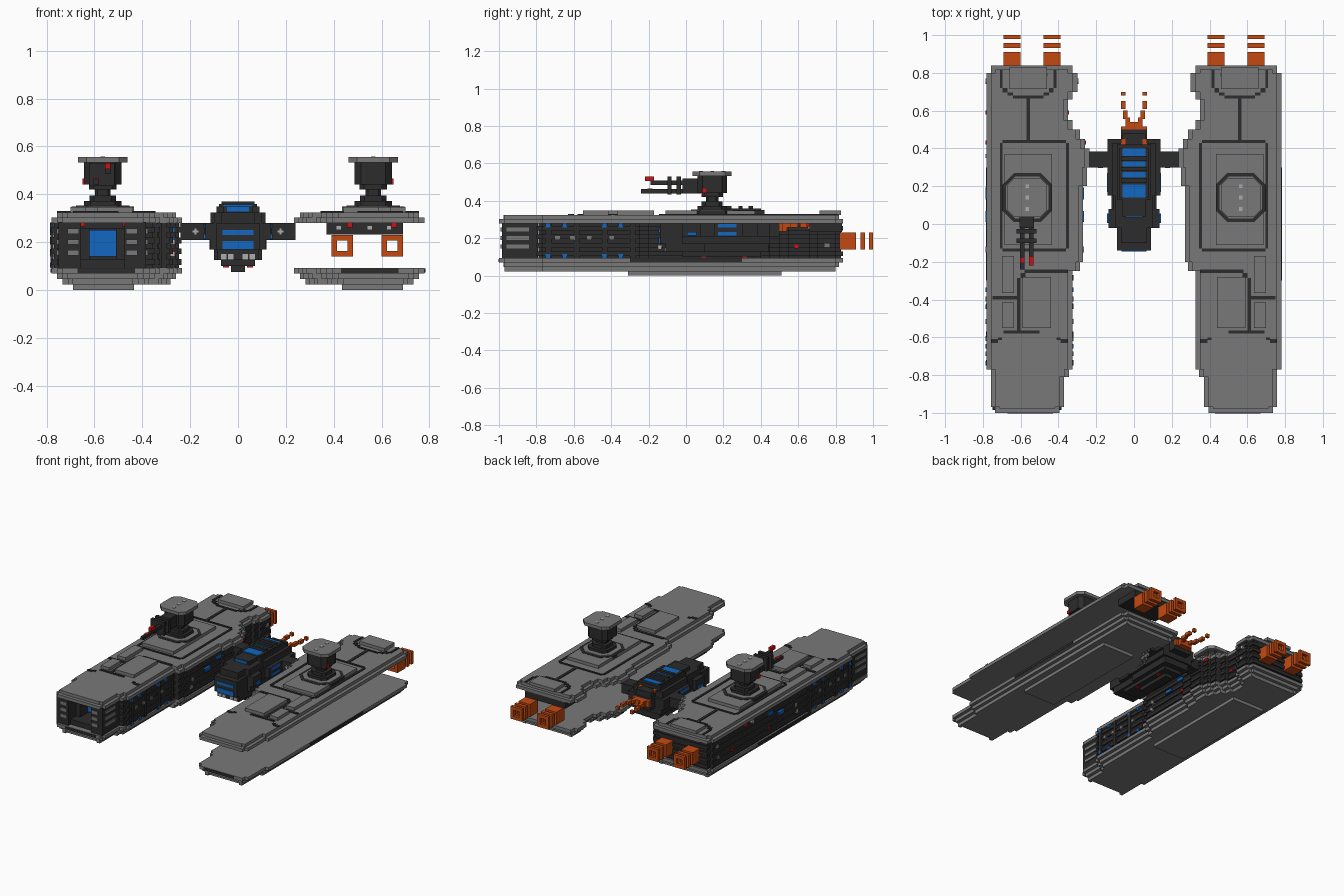
import bpy, bmesh, math

if "Cube" in bpy.data.objects:
    bpy.data.objects.remove(bpy.data.objects["Cube"], do_unlink=True)

V = 0.0233  # block unit


def material(name, rgb):
    m = bpy.data.materials.new(name)
    m.use_nodes = True
    m.diffuse_color = (*rgb, 1)
    m.node_tree.nodes["Principled BSDF"].inputs["Base Color"].default_value = (*rgb, 1)
    return m


GREY = material("armour grey", (0.19, 0.19, 0.19))
DARK = material("dark metal", (0.025, 0.025, 0.026))
BLUE = material("blue glow", (0.006, 0.135, 0.53))
ORANGE = material("engine orange", (0.55, 0.068, 0.006))
RED = material("signal red", (0.6, 0.006, 0.008))
LIGHT = material("light grey", (0.42, 0.42, 0.42))


def finish(name, bm, mat):
    bmesh.ops.recalc_face_normals(bm, faces=bm.faces)
    me = bpy.data.meshes.new(name)
    bm.to_mesh(me)
    bm.free()
    me.materials.append(mat)
    ob = bpy.data.objects.new(name, me)
    bpy.context.collection.objects.link(ob)
    return ob


def boxes(name, mat, items, s=1):
    """Boxes (x0, x1, y0, y1, z0, z1) in one mesh; s = -1 mirrors across x."""
    bm = bmesh.new()
    for x0, x1, y0, y1, z0, z1 in items:
        vs = bmesh.ops.create_cube(bm, size=1)["verts"]
        for v in vs:
            v.co = (s * (x0 + (v.co.x + .5) * (x1 - x0)),
                    y0 + (v.co.y + .5) * (y1 - y0), z0 + (v.co.z + .5) * (z1 - z0))
    return finish(name, bm, mat)


def slab(name, mat, pts, z0, z1):
    """Extrude a plan outline from z0 to z1."""
    clean = [p for i, p in enumerate(pts) if p != pts[i - 1]]
    bm = bmesh.new()
    f = bm.faces.new([bm.verts.new((x, y, z0)) for x, y in clean])
    top = bmesh.ops.extrude_face_region(bm, geom=[f])["geom"]
    for v in top:
        if isinstance(v, bmesh.types.BMVert):
            v.co.z = z1
    return finish(name, bm, mat)


def outline(rows, s=1, inset=0.0):
    """Stepped outline from rows of (y0, y1, inner x, outer x)."""
    a, b = [], []
    for i, (y0, y1, xi, xo) in enumerate(rows):
        y0 += inset if i == 0 else 0
        y1 -= inset if i == len(rows) - 1 else 0
        a += [(s * (xo - inset), y0), (s * (xo - inset), y1)]
        b += [(s * (xi + inset), y0), (s * (xi + inset), y1)]
    return a + b[::-1]


def octagon(cx, cy, r, c):
    k = r - c
    return [(cx + x, cy + y) for x, y in ((r, -k), (r, k), (k, r), (-k, r),
                                          (-r, k), (-r, -k), (-k, -r), (k, -r))]


HULL = [(-1, -.97, .395, .735), (-.97, -.81, .37, .757), (-.81, -.77, .345, .757),
        (-.77, -.25, .325, .78), (-.25, -.2, .285, .78), (-.2, .2, .27, .78),
        (.2, .3, .25, .78), (.3, .4, .235, .78), (.4, .45, .26, .78),
        (.45, .5, .285, .78), (.5, .55, .325, .78), (.55, .66, .35, .78),
        (.66, .7, .325, .78), (.7, .8, .30, .78), (.8, .84, .325, .757)]
KEEL = [(-.31, .51, .435, .69)]

# Dark grooves on the deck, as plan rectangles
GROOVES = [(.345, .36, -.13, .43), (.695, .71, -.13, .43), (.36, .695, .43, .445), (.36, .695, -.145, -.13),
           (.41, .425, .72, .815), (.695, .71, .72, .815), (.425, .45, .695, .72), (.67, .695, .695, .72),
           (.45, .48, .68, .695), (.64, .67, .68, .695), (.48, .64, .665, .68), (.55, .57, .445, .665),
           (.35, .58, -.26, -.24), (.575, .60, -.285, -.26), (.60, .62, -.57, -.285), (.62, .75, -.40, -.38),
           (.50, .69, -.58, -.565), (.35, .39, -.63, -.61), (.72, .757, -.63, -.61),
           (.39, .41, -.615, -.60), (.70, .72, -.615, -.60)]
PANELS = [(.435, .685, -.11, .37), (.46, .66, .715, .83), (.44, .59, -.55, -.28),
          (.635, .70, -.55, -.415), (.635, .70, -.365, -.17)]

for s, side in ((1, "left"), (-1, "right")):
    # Stepped armour above and below
    for part, inset, z0, z1 in (("deck_rim", 0, .28, .303), ("deck", V, .303, .325),
                                ("belly_rim", 0, .07, .093), ("belly", V, .047, .07),
                                ("belly_lower", 2 * V, .023, .047)):
        slab(f"{side}_{part}", GREY, outline(HULL, s, inset), z0, z1)
    slab(f"{side}_keel", GREY, outline(KEEL, s), 0, .023)
    boxes(f"{side}_deck_panels", GREY, [(*p, .325, .347) for p in PANELS], s)
    boxes(f"{side}_deck_grooves", DARK, [(*g, .322, .330) for g in GROOVES], s)
    boxes(f"{side}_deck_bolts", LIGHT, [(x - .018, x + .018, .78, .80, .322, .334) for x in (.475, .64)], s)
    boxes(f"{side}_belly_slots", DARK, [(.43, .67, -1.003, -.99, .072, .09),
                                        (.77, .783, -.3, .3, .073, .091)], s)

    # Turret on an octagonal ring
    cx, cy = s * .565, .14
    slab(f"{side}_turret_ring", DARK, octagon(cx, cy, .13, .06), .33, .349)
    slab(f"{side}_turret_pad", GREY, octagon(cx, cy, .112, .05), .33, .354)
    for n, r, z0, z1, m in (("foot", .078, .35, .372, DARK), ("ankle", .056, .372, .395, DARK),
                            ("neck", .033, .395, .42, DARK), ("waist", .058, .42, .442, DARK),
                            ("body", .079, .442, .533, DARK), ("cap", .104, .533, .556, GREY)):
        slab(f"{side}_turret_{n}", m, octagon(cx, cy, r, r * .35), z0, z1)
    boxes(f"{side}_turret_light", RED, [(.622, .65, .085, .108, .442, .466)], s)
    boxes(f"{side}_turret_bolts", LIGHT, [(.555, .575, y, y + .02, .553, .559) for y in (.07, .13, .19)], s)

    # Hollow engines: a block followed by two loose rings
    rings = []
    for x in (.39, .60):
        for y0, y1 in ((.82, .91), (.933, .957), (.979, 1.0)):
            rings += [(x, x + .09, y0, y1, .14, .163), (x, x + .09, y0, y1, .207, .23),
                      (x, x + .023, y0, y1, .163, .207), (x + .067, x + .09, y0, y1, .163, .207)]
    boxes(f"{side}_engines", ORANGE, rings, s)
    boxes(f"{side}_engine_mount", DARK, [(.37, .69, .66, .835, .233, .28)], s)
    boxes(f"{side}_engine_lights", RED, [(x, x + .024, .645, .67, .262, .285) for x in (.455, .64)], s)
    boxes(f"{side}_mount_bolts", LIGHT, [(x, x + .022, .652, .67, .25, .27) for x in (.41, .54, .62)], s)

# Enclosed hull of the right side, with an open mouth in front
BODY = [(-.8, -.77, .345, .757)] + HULL[3:]
slab("right_hull_body", DARK, outline(BODY, -1, .012), .09, .285)
boxes("right_hull_mouth", DARK, [(.655, .75, -.985, -.79, .09, .285), (.385, .475, -.985, -.79, .09, .285),
                                 (.47, .66, -.96, -.79, .255, .285), (.47, .66, -.96, -.79, .09, .13),
                                 (.475, .51, -.9, -.79, .13, .255), (.62, .655, -.9, -.79, .13, .255)], -1)
boxes("mouth_glow", BLUE, [(.51, .62, -.82, -.795, .14, .25), (.50, .63, -.815, -.795, .155, .235)], -1)
fins = []
for z in (.145, .19, .235):
    fins += [(.42, .467, -.992, -.98, z, z + .022), (.665, .712, -.992, -.98, z, z + .022),
             (.377, .39, -.96, -.84, z, z + .022), (.745, .758, -.96, -.84, z, z + .022)]
boxes("mouth_fins", GREY, fins, -1)
boxes("mouth_lights", RED, [(x, x + .022, -.97, -.95, .265, .29) for x in (.46, .64)], -1)

# Ribs following the hull wall
for i, z in enumerate((.105, .15, .195, .24)):
    slab(f"hull_rib_{i}", DARK, outline(BODY, -1, .001), z, z + .024)
boxes("hull_posts", DARK, [(xi, xo, y, y + .03, .093, .28) for y in (-.75, -.6, -.45, -.3)
                           for xi, xo in ((.320, .335), (.77, .784))], -1)

# Small lights and ports along both walls
def wall_dots(name, mat, spots, w):
    items = []
    for y, z in spots:
        xi = next(r[2] for r in HULL if r[0] <= y < r[1])
        items += [(xi - .006, xi + .02, y, y + w, z, z + .022), (.765, .786, y, y + w, z, z + .022)]
    boxes(name, mat, items, -1)


wall_dots("wall_blue_lights", BLUE, [(y, z) for y in (-.75, -.66, -.45, -.36) for z in (.094, .257)], .024)
wall_dots("wall_ports", GREY, [(y, .19) for y in (-.7, -.62, -.53, -.41)] + [(.74, .15)], .026)
wall_dots("wall_red_lights", RED, [(.17, .145), (.58, .145), (.42, .26)], .022)
wall_dots("wall_bolts", LIGHT, [(-.14, .19), (-.15, .14), (.75, .23), (.35, .257)], .02)
wall_dots("wall_windows", BLUE, [(.13, .24), (.01, .2)], .06)

# Twin gun on the right turret
boxes("gun_barrels", DARK, [(.53, .605, -.02, .08, .44, .52), (.58, .603, -.24, 0, .44, .462),
                            (.533, .556, -.19, 0, .485, .508)]
      + [(.515, .622, y, y + V, .435, .53) for y in (-.1, -.05)], -1)
boxes("gun_tips", RED, [(.533, .556, -.22, -.17, .506, .53), (.58, .603, -.205, -.18, .46, .466)], -1)

# Central pod: stacked stepped layers, (z0, z1, rows of y0, y1, half width)
POD = [(.075, .1, [(.1, .36, .03)]),
       (.1, .125, [(-.02, .4, .07)]),
       (.125, .17, [(-.11, .1, .085), (.1, .44, .1)]),
       (.17, .21, [(-.14, -.02, .09), (-.02, .08, .115), (.08, .45, .12)]),
       (.21, .28, [(-.14, -.02, .09), (-.02, .08, .135), (.08, .15, .11), (.15, .45, .14), (.45, .5, .07)]),
       (.28, .325, [(-.1, -.02, .07), (-.02, .15, .1), (.15, .43, .115), (.43, .48, .06)]),
       (.325, .35, [(.04, .13, .06), (.13, .42, .09)])]
for i, (z0, z1, rows) in enumerate(POD):
    slab(f"pod_layer_{i}", DARK, outline([(a, b, -w, w) for a, b, w in rows]), z0, z1)
boxes("pod_rails", DARK, [(sx - .01, sx + .01, .14, .4, .35, .36) for sx in (-.07, .07)]
      + [(-.068, .068, y, y + .022, .35, .371) for y in (.22, .28, .335)])
boxes("pod_top_windows", BLUE, [(-.06, .06, y, y + h, .345, .357) for y, h in
                                ((.14, .07), (.245, .03), (.305, .025), (.36, .04))])
boxes("pod_front_windows", BLUE, [(-.065, .065, -.146, -.135, .17, .205), (-.065, .065, -.146, -.135, .23, .25),
                                  (-.045, .045, .034, .045, .328, .348)])
boxes("pod_side_windows", BLUE, [(sx - .006, sx + .006, y, y + w, z, z + .02) for sx in (-.138, .138)
                                 for y, w, z in ((.17, .1, .257), (.17, .1, .214), (.005, .05, .214))])
boxes("pod_front_bolts", LIGHT, [(x - .012, x + .012, -.116, -.1, .128, .15) for x in (-.06, -.03, .03, .06)])
boxes("pod_belly_lights", RED, [(x - .012, x + .012, y, y + .03, .094, .105) for x in (-.05, .05) for y in (.08, .3)])

# Arms joining the pod to the hulls
for s, side in ((1, "left"), (-1, "right")):
    boxes(f"{side}_arm", DARK, [(.13, .24, .30, .385, .21, .28)], s)
    boxes(f"{side}_arm_mark", LIGHT, [(.165, .19, .296, .302, .241, .248), (.174, .181, .296, .302, .232, .257)], s)
    # Forked exhaust behind the pod
    boxes(f"{side}_exhaust", ORANGE, [(.045, .068, .41, .45, .31, .33), (0, .068, .49, .515, .235, .28),
                                      (0, .045, .515, .54, .235, .28), (.02, .045, .54, .565, .257, .28),
                                      (.035, .058, .555, .60, .257, .28), (.045, .068, .61, .65, .257, .28),
                                      (.045, .068, .68, .70, .257, .28)], s)
